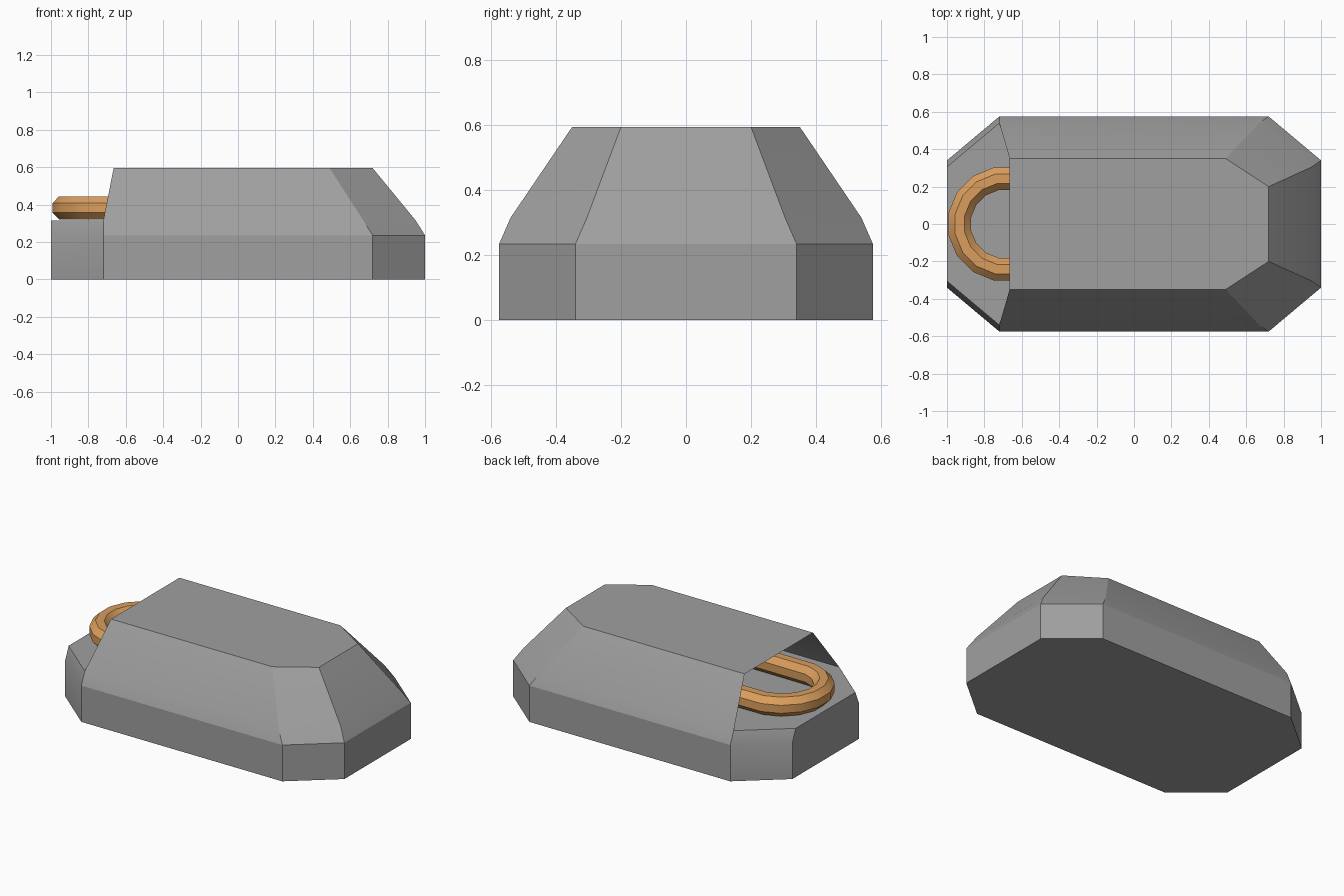
import bpy, bmesh, math

cube = bpy.data.objects.get("Cube")
if cube:
    bpy.data.objects.remove(cube, do_unlink=True)


def material(name, rgb):
    m = bpy.data.materials.new(name)
    m.use_nodes = True
    m.diffuse_color = (*rgb, 1)
    m.node_tree.nodes["Principled BSDF"].inputs["Base Color"].default_value = (*rgb, 1)
    return m


def finish(name, bm, mat, angle):
    mesh = bpy.data.meshes.new(name)
    bm.to_mesh(mesh)
    bm.free()
    mesh.materials.append(mat)
    ob = bpy.data.objects.new(name, mesh)
    bpy.context.collection.objects.link(ob)
    bpy.ops.object.select_all(action="DESELECT")
    ob.select_set(True)
    bpy.context.view_layer.objects.active = ob
    bpy.ops.object.shade_smooth_by_angle(angle=math.radians(angle))


def mirrored(half, z):
    """Outline from its -y half, listed left to right, then its mirror."""
    return [(x, -y, z) for x, y in half] + [(x, y, z) for x, y in reversed(half)]


def skin(bm, lower, upper, closed=True):
    n = len(lower)
    for i in range(n if closed else n - 1):
        j = (i + 1) % n
        bm.faces.new((lower[i], lower[j], upper[j], upper[i]))


grey = material("grey", (0.35, 0.35, 0.35))
copper = material("copper", (0.70, 0.34, 0.11))

# Octagonal base with a chamfered rim, deck and open-ended hood
plan = [(-1, 0.34), (-0.72, 0.575), (0.72, 0.575), (1, 0.34)]
rim = [(-1, 0.305), (-0.72, 0.54), (0.67, 0.54), (0.95, 0.305)]
roof = [(-0.665, 0.35), (0.49, 0.35), (0.72, 0.2)]
bm = bmesh.new()
foot, wall, deck, top = [
    [bm.verts.new(p) for p in mirrored(half, z)]
    for half, z in ((plan, 0), (plan, 0.235), (rim, 0.315), (roof, 0.595))]
bm.faces.new(list(reversed(foot)))
skin(bm, foot, wall)
skin(bm, wall, deck)
skin(bm, deck[1:-1], top, closed=False)
bm.faces.new(top)
finish("hull_and_hood", bm, grey, 20)

# Deck running under the hood
bm = bmesh.new()
bm.faces.new([bm.verts.new(p) for p in mirrored(rim, 0.314)])
finish("deck", bm, grey, 20)

# U-shaped octagonal tube lying on the deck
cx, radius, tube, zc = -0.69, 0.246, 0.067, 0.382
stations = [(-0.2, radius, 0, 1)]
for i in range(9):
    a = math.radians(90 + 11.25 + i * 22.5) if i < 8 else None
    if a is not None:
        stations.append((cx + radius * math.cos(a), radius * math.sin(a),
                         math.cos(a), math.sin(a)))
stations.append((-0.2, -radius, 0, -1))
bm = bmesh.new()
rings = []
for x, y, nx, ny in stations:
    ring = []
    for k in range(8):
        t = math.radians(22.5 + 45 * k)
        r = tube * math.cos(t)
        ring.append(bm.verts.new((x + nx * r, y + ny * r, zc + tube * math.sin(t))))
    rings.append(ring)
for a, b in zip(rings, rings[1:]):
    skin(bm, a, b)
bm.faces.new(rings[0])
bm.faces.new(rings[-1])
bmesh.ops.recalc_face_normals(bm, faces=bm.faces)
finish("loop_tube", bm, copper, 30)
